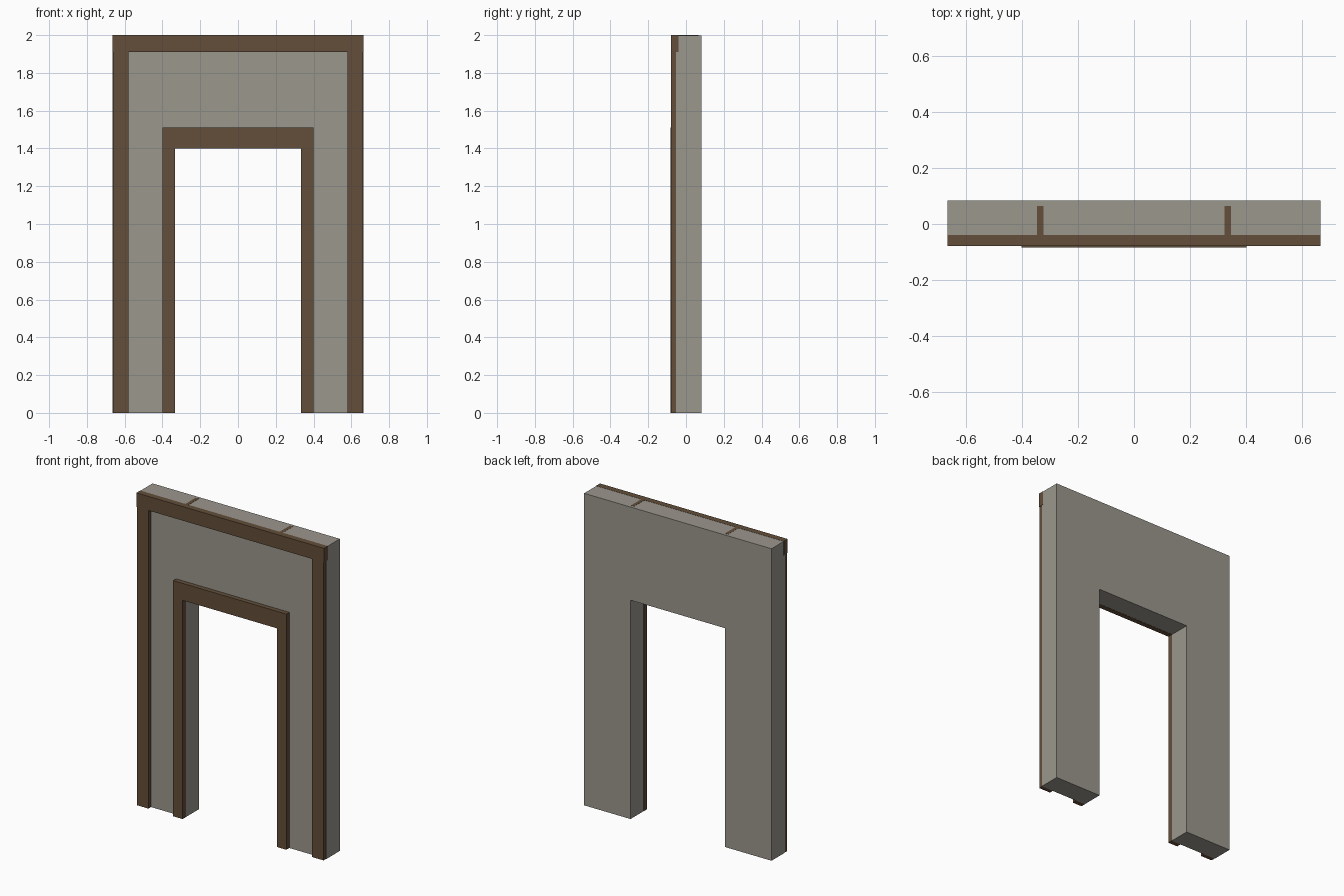
import bpy
import bmesh

cube = bpy.data.objects.get("Cube")
if cube:
    bpy.data.objects.remove(cube, do_unlink=True)


def make_material(name, rgb):
    mat = bpy.data.materials.new(name)
    mat.use_nodes = True
    mat.diffuse_color = (*rgb, 1)
    mat.node_tree.nodes["Principled BSDF"].inputs["Base Color"].default_value = (*rgb, 1)
    return mat


plaster = make_material("grey plaster", (0.33, 0.31, 0.27))
wood = make_material("brown wood", (0.125, 0.076, 0.042))


def add_object(name, bm, mat):
    bmesh.ops.recalc_face_normals(bm, faces=bm.faces)
    mesh = bpy.data.meshes.new(name)
    bm.to_mesh(mesh)
    bm.free()
    mesh.materials.append(mat)
    obj = bpy.data.objects.new(name, mesh)
    bpy.context.collection.objects.link(obj)
    return obj


def arch(name, outer, inner, top, lintel, front, back, mat):
    """Square arch: a U-shaped outline extruded in depth."""
    outline = [(-outer, 0), (-outer, top), (outer, top), (outer, 0),
               (inner, 0), (inner, lintel), (-inner, lintel), (-inner, 0)]
    bm = bmesh.new()
    face = bm.faces.new([bm.verts.new((x, front, z)) for x, z in outline])
    side = bmesh.ops.extrude_face_region(bm, geom=[face])["geom"]
    moved = [v for v in side if isinstance(v, bmesh.types.BMVert)]
    bmesh.ops.translate(bm, verts=moved, vec=(0, back - front, 0))
    return add_object(name, bm, mat)


def box(name, low, high, mat):
    bm = bmesh.new()
    bmesh.ops.create_cube(bm, size=1)
    for v in bm.verts:
        v.co = [a + (c + 0.5) * (b - a) for a, b, c in zip(low, high, v.co)]
    return add_object(name, bm, mat)


# Wall with its doorway
arch("wall", 0.664, 0.335, 1.999, 1.402, -0.053, 0.083, plaster)

# Outer trim: posts and the heavier top beam
for side, name in ((-1, "right"), (1, "left")):
    xs = sorted((side * 0.58, side * 0.662))
    box(name + "_outer_post", (xs[0], -0.079, 0), (xs[1], -0.05, 1.95), wood)
box("top_beam", (-0.665, -0.079, 1.91), (0.665, -0.04, 2), wood)

# Door casing, lining the front edge of the opening
arch("door_casing", 0.401, 0.334, 1.51, 1.401, -0.083, -0.05, wood)

# Narrow strips set in the top of the wall
for side, name in ((-1, "right"), (1, "left")):
    x = side * 0.334
    box(name + "_top_strip", (x - 0.011, -0.045, 1.995), (x + 0.011, 0.065, 2), wood)
